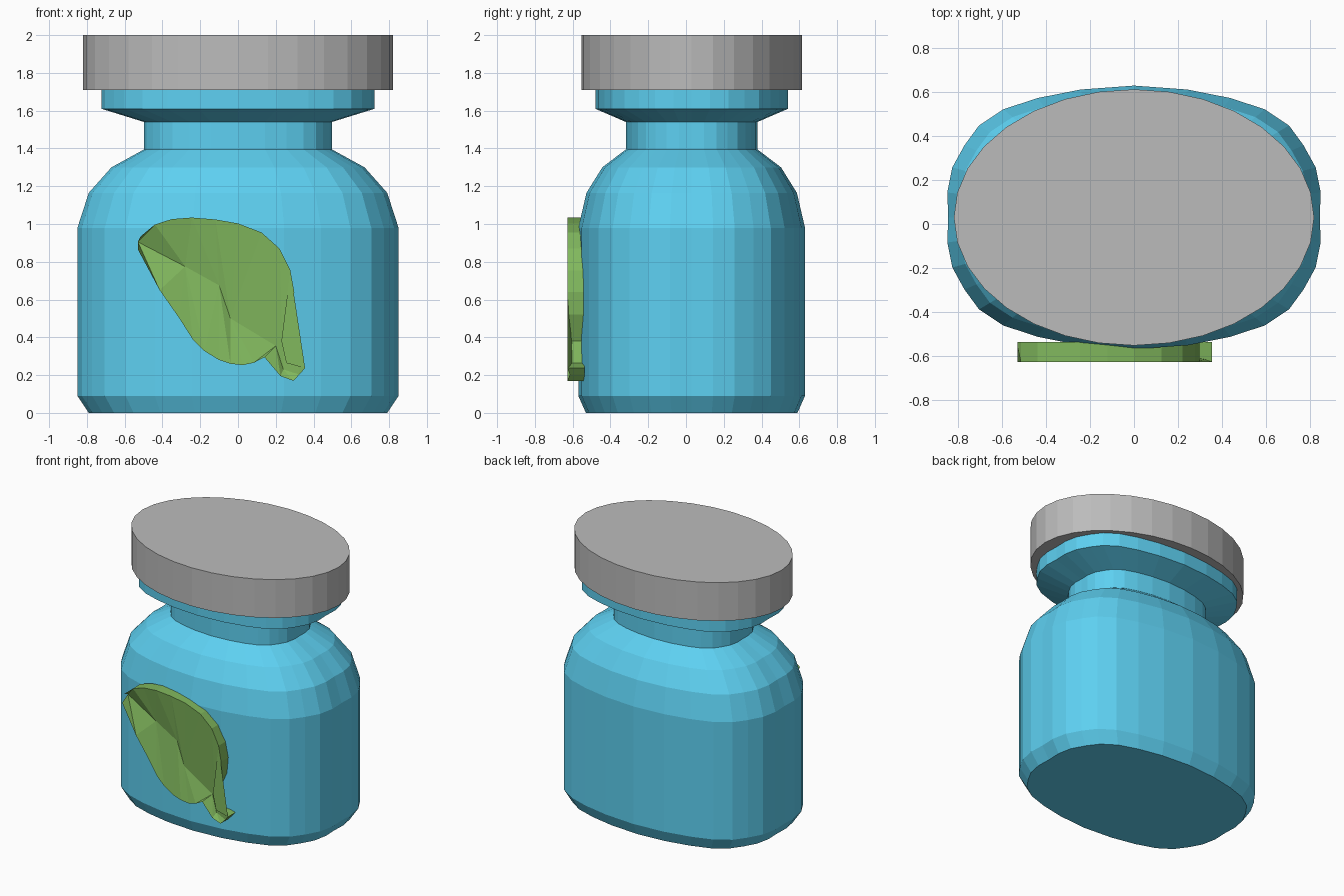
import bpy, bmesh, math

if "Cube" in bpy.data.objects:
    bpy.data.objects.remove(bpy.data.objects["Cube"])

CY = 0.03  # bottle axis sits slightly behind the origin because of the leaf


def finish(bm, name, colour=None):
    bmesh.ops.recalc_face_normals(bm, faces=bm.faces)
    mesh = bpy.data.meshes.new(name)
    bm.to_mesh(mesh)
    bm.free()
    obj = bpy.data.objects.new(name, mesh)
    bpy.context.collection.objects.link(obj)
    if colour:
        mat = bpy.data.materials.new(name + "_colour")
        mat.diffuse_color = (*colour, 1)
        mat.use_nodes = True
        mat.node_tree.nodes["Principled BSDF"].inputs["Base Color"].default_value = mat.diffuse_color
        mesh.materials.append(mat)
    return obj


def loft(name, section, profile, colour=None):
    """Stack scaled copies of a unit section; profile rows are (z, half x, half y)."""
    bm = bmesh.new()
    rings = [[bm.verts.new((x * hx, CY + y * hy, z)) for x, y in section]
             for z, hx, hy in profile]
    n = len(section)
    for low, high in zip(rings, rings[1:]):
        for i in range(n):
            j = (i + 1) % n
            bm.faces.new((low[i], low[j], high[j], high[i]))
    bm.faces.new(rings[0])
    bm.faces.new(rings[-1])
    return finish(bm, name, colour)


# Rounded-oval section: one quarter mirrored to all four
quarter = [(0, 1), (.288, .97), (.518, .905), (.70, .82), (.83, .698),
           (.908, .547), (.973, .38), (1, .19), (.995, 0)]
half = quarter + [(x, -y) for x, y in quarter[-2::-1]]
oval = half + [(-x, y) for x, y in half[-2:0:-1]]

# Bottle body with shoulder, neck and collar
loft("bottle", oval, [
    (0, .79, .56), (.09, .85, .60), (.98, .85, .60), (1.165, .79, .557),
    (1.30, .67, .473), (1.395, .497, .348), (1.54, .497, .348),
    (1.61, .723, .51), (1.72, .723, .51)], (.11, .63, .88))

# Cap
ellipse = [(math.sin(k * math.tau / 32), math.cos(k * math.tau / 32)) for k in range(32)]
loft("cap", ellipse, [(1.71, .82, .583), (2.0, .82, .583)], (.5, .5, .5))

# Leaf label: outline halves run from tip to stem end, with a sunken midrib
upper = [(-.515, .935), (-.44, .997), (-.35, 1.026), (-.245, 1.034), (-.12, 1.024),
         (0, 1.003), (.125, .955), (.22, .87), (.277, .755), (.298, .64),
         (.288, .52), (.23, .38), (.256, .264), (.355, .237)]
lower = [(-.53, .865), (-.415, .65), (-.31, .50), (-.24, .39), (-.177, .327),
         (-.1, .28), (-.04, .26), (.025, .253), (.085, .266), (.14, .295),
         (.225, .195), (.293, .17)]
rib = [(-.53, .905, -.56), (-.28, .775, -.58), (-.1, .675, -.585),
       (-.04, .50, -.585), (.2, .355, -.59), (.24, .23, -.60), (.325, .203, -.615)]

bm = bmesh.new()
FRONT, BACK = -.628, -.537
up = [bm.verts.new((x, FRONT, z)) for x, z in upper]
lo = [bm.verts.new((x, FRONT, z)) for x, z in lower]
mid = [bm.verts.new((x, y, z)) for x, z, y in rib]
front = [bm.faces.new(up + mid[::-1]), bm.faces.new(mid + lo[::-1])]
loop = up + [mid[-1]] + lo[::-1] + [mid[0]]
back = [bm.verts.new((v.co.x, BACK, v.co.z)) for v in loop]
for i in range(len(loop)):
    j = (i + 1) % len(loop)
    bm.faces.new((loop[i], loop[j], back[j], back[i]))
front.append(bm.faces.new(back))
bmesh.ops.triangulate(bm, faces=front)
finish(bm, "leaf", (.22, .48, .11))
